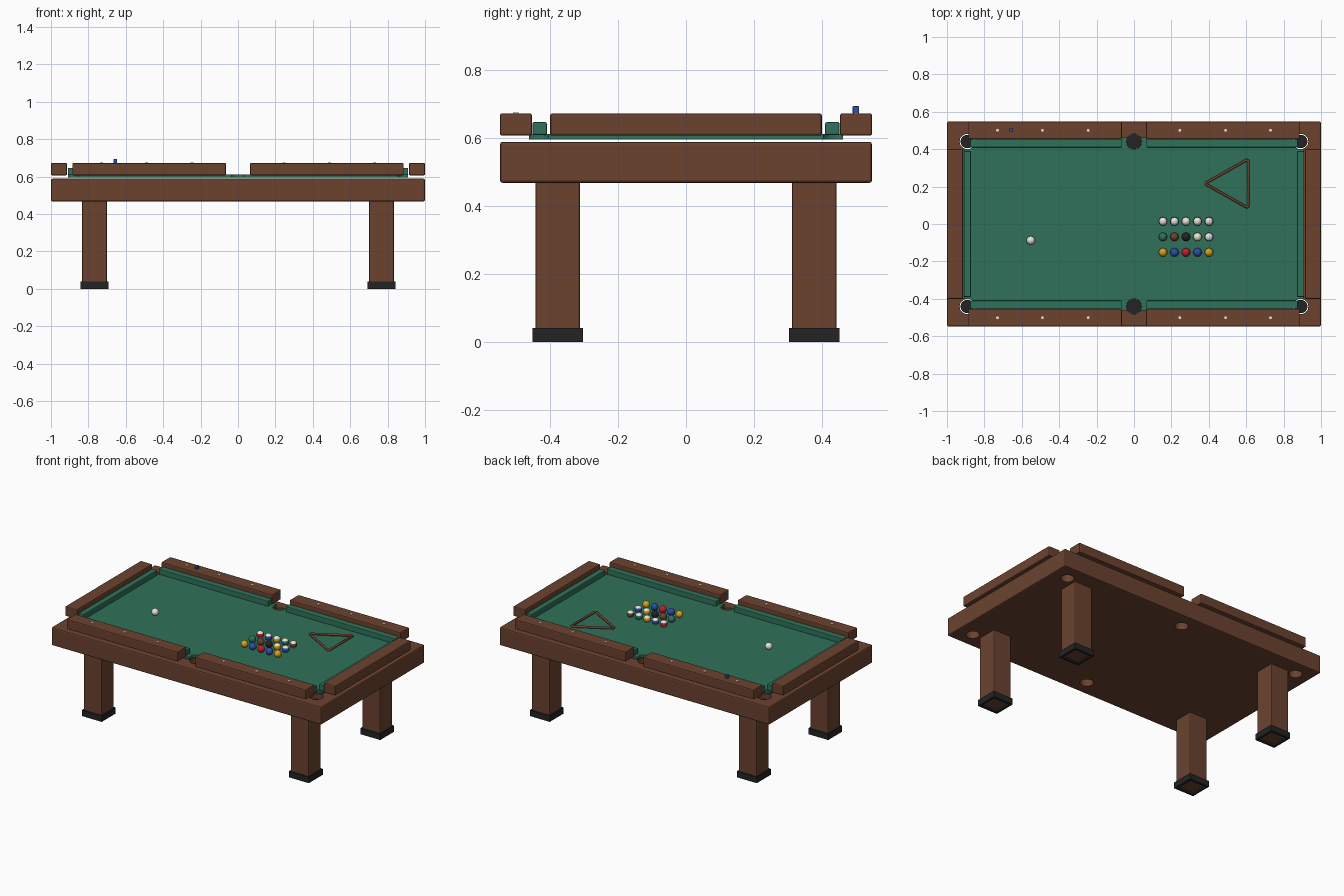
import bpy, bmesh, math
from mathutils import Matrix, Vector

if "Cube" in bpy.data.objects:
    bpy.data.objects.remove(bpy.data.objects["Cube"])


def material(name, rgb):
    m = bpy.data.materials.new(name)
    m.diffuse_color = (*rgb, 1)
    m.use_nodes = True
    m.node_tree.nodes["Principled BSDF"].inputs["Base Color"].default_value = m.diffuse_color
    return m


WOOD = material("brown wood", (0.147, 0.055, 0.028))
FELT = material("green felt", (0.028, 0.165, 0.1))
DARK = material("charcoal", (0.017, 0.017, 0.018))
WHITE = material("ivory", (0.8, 0.76, 0.72))
YELLOW = material("yellow", (0.68, 0.36, 0.012))
BLUE = material("blue", (0.026, 0.075, 0.39))
RED = material("red", (0.52, 0.014, 0.026))


def add(name, bm, mats, smooth=False):
    me = bpy.data.meshes.new(name)
    bm.to_mesh(me)
    bm.free()
    for m in mats:
        me.materials.append(m)
    for p in me.polygons:
        p.use_smooth = smooth
    ob = bpy.data.objects.new(name, me)
    bpy.context.collection.objects.link(ob)
    return ob


def box(name, x, y, z, mat, bevel=0.006):
    """Box from (min, max) pairs on each axis, with softened edges."""
    bm = bmesh.new()
    size = [b - a for a, b in (x, y, z)]
    mid = [(a + b) / 2 for a, b in (x, y, z)]
    bmesh.ops.create_cube(bm, size=1, matrix=Matrix.Translation(mid) @ Matrix.Diagonal((*size, 1)))
    if bevel:
        bmesh.ops.bevel(bm, geom=bm.edges[:], offset=bevel, segments=2, profile=0.5, affect='EDGES')
    return add(name, bm, [mat])


def span(a, b, s):
    """Interval a..b, mirrored when s is -1."""
    return (a, b) if s > 0 else (-b, -a)


def cylinder(bm, c, r, z0, z1, seg=32):
    bmesh.ops.create_cone(bm, cap_ends=True, segments=seg, radius1=r, radius2=r, depth=z1 - z0,
                          matrix=Matrix.Translation((c[0], c[1], (z0 + z1) / 2)))


def cut(ob, cutter):
    mod = ob.modifiers.new("cut", 'BOOLEAN')
    mod.object = cutter
    mod.solver = 'EXACT'


# Table body and playing bed with pocket holes through both
body = box("table_body", (-1, 1), (-0.548, 0.548), (0.468, 0.589), WOOD, 0.008)
bed = box("bed", (-0.91, 0.91), (-0.462, 0.462), (0.596, 0.612), FELT, 0)
pockets = [(x, y) for x in (-0.891, 0, 0.891) for y in (-0.441, 0.441)]
bm = bmesh.new()
for c in pockets:
    cylinder(bm, c, 0.041, 0.4, 0.7)
holes = add("pocket_cutter", bm, [WOOD])
holes.hide_render = True
holes.hide_viewport = True
cut(body, holes)
cut(bed, holes)

# Dark pocket floors
for c in pockets:
    bm = bmesh.new()
    cylinder(bm, c, 0.036 if c[0] else 0.0405, 0.525, 0.555)
    add("pocket", bm, [DARK])

# Rails and cushions
for sy in (-1, 1):
    for sx in (-1, 1):
        box("long_rail", span(0.064, 0.886, sx), span(0.454, 0.548, sy), (0.607, 0.673), WOOD)
        box("long_cushion", span(0.066, 0.876, sx), span(0.41, 0.452, sy), (0.609, 0.647), FELT, 0.004)
        # Sights set into the rail top
        for x in (0.245, 0.49, 0.73):
            bm = bmesh.new()
            cylinder(bm, (sx * x, sy * 0.501), 0.008, 0.668, 0.676, 12)
            add("rail_sight", bm, [WHITE])
for s in (-1, 1):
    box("end_rail", span(0.914, 1, s), (-0.4, 0.4), (0.607, 0.673), WOOD)
    box("end_cushion", span(0.872, 0.91, s), (-0.39, 0.39), (0.609, 0.647), FELT, 0.004)

# Legs, each in an open square shoe
for sx in (-1, 1):
    for sy in (-1, 1):
        cx, cy = sx * 0.767, sy * 0.378
        box("leg", (cx - 0.066, cx + 0.066), (cy - 0.066, cy + 0.066), (0.012, 0.475), WOOD)
        shoe = box("leg_shoe", (cx - 0.074, cx + 0.074), (cy - 0.074, cy + 0.074), (0, 0.04), DARK, 0)
        bm = bmesh.new()
        bm.from_mesh(shoe.data)
        caps = [f for f in bm.faces if abs(f.normal.z) > 0.9]
        bmesh.ops.inset_individual(bm, faces=caps, thickness=0.022)
        rims = [f for f in bm.faces if abs(f.normal.z) > 0.9 and f.calc_area() > 0.01]
        bmesh.ops.bridge_loops(bm, edges=[e for f in rims for e in f.edges])
        bmesh.ops.delete(bm, geom=rims, context='FACES_ONLY')
        bmesh.ops.recalc_face_normals(bm, faces=bm.faces[:])
        bm.to_mesh(shoe.data)
        bm.free()


# Balls; striped ones have a coloured band around a white ball
def ball(name, x, y, mat, striped=False, r=0.023):
    bm = bmesh.new()
    bmesh.ops.create_uvsphere(bm, u_segments=24, v_segments=12, radius=r)
    for f in bm.faces:
        f.material_index = int(striped and abs(f.calc_center_median().z) > 0.5 * r)
    ob = add(name, bm, [mat, WHITE], True)
    ob.location = (x, y, 0.612 + r)


hues = [YELLOW, BLUE, RED, BLUE, YELLOW, FELT, WOOD, DARK]
for i in range(15):
    striped = i > 7
    ball("striped_ball" if striped else "solid_ball", 0.155 + 0.0615 * (i % 5),
         -0.152 + 0.083 * (i // 5), hues[i - 8 if striped else i], striped)
ball("cue_ball", -0.552, -0.088, WHITE)

# Triangular rack
cu = bpy.data.curves.new("triangle_rack", 'CURVE')
cu.dimensions = '3D'
cu.bevel_depth = 0.008
cu.bevel_resolution = 2
sp = cu.splines.new('POLY')
corners = [Vector(p) for p in ((0.378, 0.216, 0.622), (0.611, 0.085, 0.622), (0.611, 0.347, 0.622))]
points = []
for i, c in enumerate(corners):
    for other in (corners[i - 1], corners[(i + 1) % 3]):
        points.append(c + (other - c).normalized() * 0.01)
sp.points.add(len(points) - 1)
for pt, co in zip(sp.points, points):
    pt.co = (*co, 1)
sp.use_cyclic_u = True
cu.materials.append(WOOD)
bpy.context.collection.objects.link(bpy.data.objects.new("triangle_rack", cu))

# Chalk cube on the back rail
box("chalk", (-0.665, -0.646), (0.491, 0.51), (0.673, 0.694), BLUE, 0.002)
